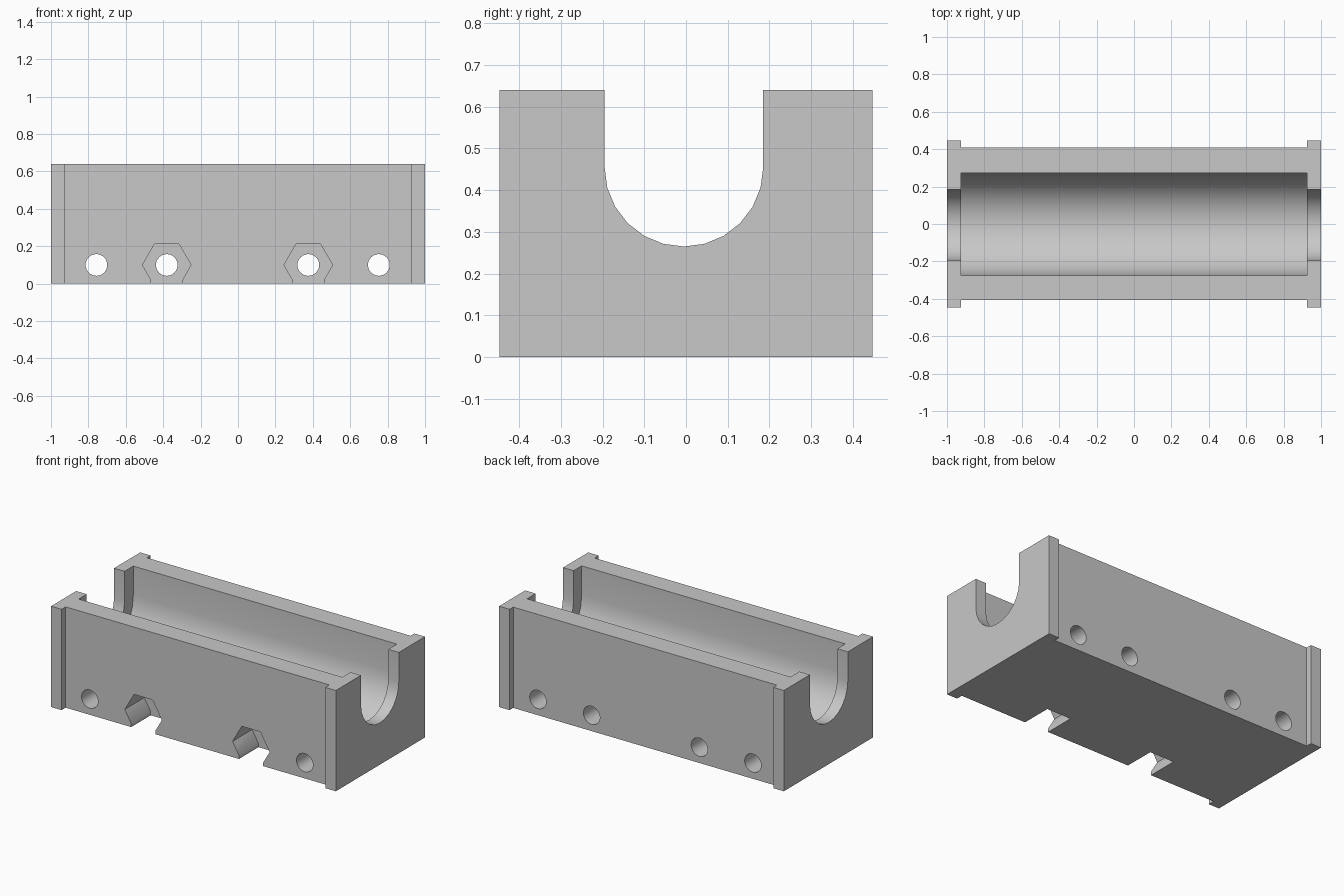
import bpy, bmesh, math
from mathutils import Vector

cube = bpy.data.objects.get("Cube")
if cube:
    bpy.data.objects.remove(cube, do_unlink=True)

TOP = 0.64
AXIS_Z = 0.455           # height of the cradle axis
HOLE_Z = 0.1             # height of the bolt holes

grey = bpy.data.materials.new("light grey")
grey.use_nodes = True
colour = (0.58, 0.58, 0.58, 1)
grey.diffuse_color = colour
grey.node_tree.nodes["Principled BSDF"].inputs["Base Color"].default_value = colour


def prism(name, points, direction):
    """Extrude a flat outline along a direction into a closed solid."""
    bm = bmesh.new()
    base = bm.faces.new([bm.verts.new(p) for p in points])
    moved = bmesh.ops.extrude_face_region(bm, geom=[base])["geom"]
    bmesh.ops.translate(bm, vec=Vector(direction),
                        verts=[v for v in moved if isinstance(v, bmesh.types.BMVert)])
    bmesh.ops.recalc_face_normals(bm, faces=bm.faces)
    mesh = bpy.data.meshes.new(name)
    bm.to_mesh(mesh)
    bm.free()
    mesh.materials.append(grey)
    obj = bpy.data.objects.new(name, mesh)
    bpy.context.collection.objects.link(obj)
    return obj


def ring(x, y, radius, sides):
    return [(x + radius * math.cos(2 * math.pi * i / sides), y,
             HOLE_Z + radius * math.sin(2 * math.pi * i / sides)) for i in range(sides)]


def trough(name, x0, x1, y, radius, steps=12):
    """Round-bottomed channel open at the top."""
    arc = [(x0, y - radius * math.cos(math.pi * i / steps),
            AXIS_Z - radius * math.sin(math.pi * i / steps)) for i in range(steps + 1)]
    rim = [(x0, y + radius, TOP + 0.2), (x0, y - radius, TOP + 0.2)]
    return prism(name, arc + rim, (x1 - x0, 0, 0))


# Block with a wider flange at each end
half, flange, wide, front, back = 1.0, 0.926, 0.447, -0.406, 0.41
outline = [(-half, -wide), (-flange, -wide), (-flange, front), (flange, front),
           (flange, -wide), (half, -wide), (half, wide), (flange, wide),
           (flange, back), (-flange, back), (-flange, wide), (-half, wide)]
body = prism("cradle_block", [(x, y, 0) for x, y in outline], (0, 0, TOP))

# Main cavity and the narrower notches through the end walls
cutters = [trough("cavity_cutter", -flange, flange, -0.002, 0.274),
           trough("end_notch_cutter", -1.2, 1.2, -0.005, 0.19)]

# Four bolt holes right through
for x in (-0.757, -0.381, 0.376, 0.753):
    cutters.append(prism("bolt_hole_cutter", ring(x, -0.7, 0.058, 32), (0, 1.4, 0)))

# Hexagonal nut pockets in the front, open through the base
for x in (-0.381, 0.376):
    cutters.append(prism("nut_pocket_cutter", ring(x, -0.6, 0.13, 6), (0, 0.39, 0)))
    slot = [(x + dx, -0.6, z) for dx, z in
            ((-0.085, -0.1), (0.085, -0.1), (0.085, 0.05), (-0.085, 0.05))]
    cutters.append(prism("nut_slot_cutter", slot, (0, 0.39, 0)))

bpy.context.view_layer.objects.active = body
for cutter in cutters:
    cutter.hide_render = True
    mod = body.modifiers.new("cut", "BOOLEAN")
    mod.operation = "DIFFERENCE"
    mod.solver = "EXACT"
    mod.object = cutter
    bpy.ops.object.modifier_apply(modifier=mod.name)
    bpy.data.objects.remove(cutter, do_unlink=True)

# Smooth the round surfaces, keep the edges sharp
bpy.ops.object.select_all(action="DESELECT")
body.select_set(True)
bpy.ops.object.shade_smooth_by_angle(angle=math.radians(30))
